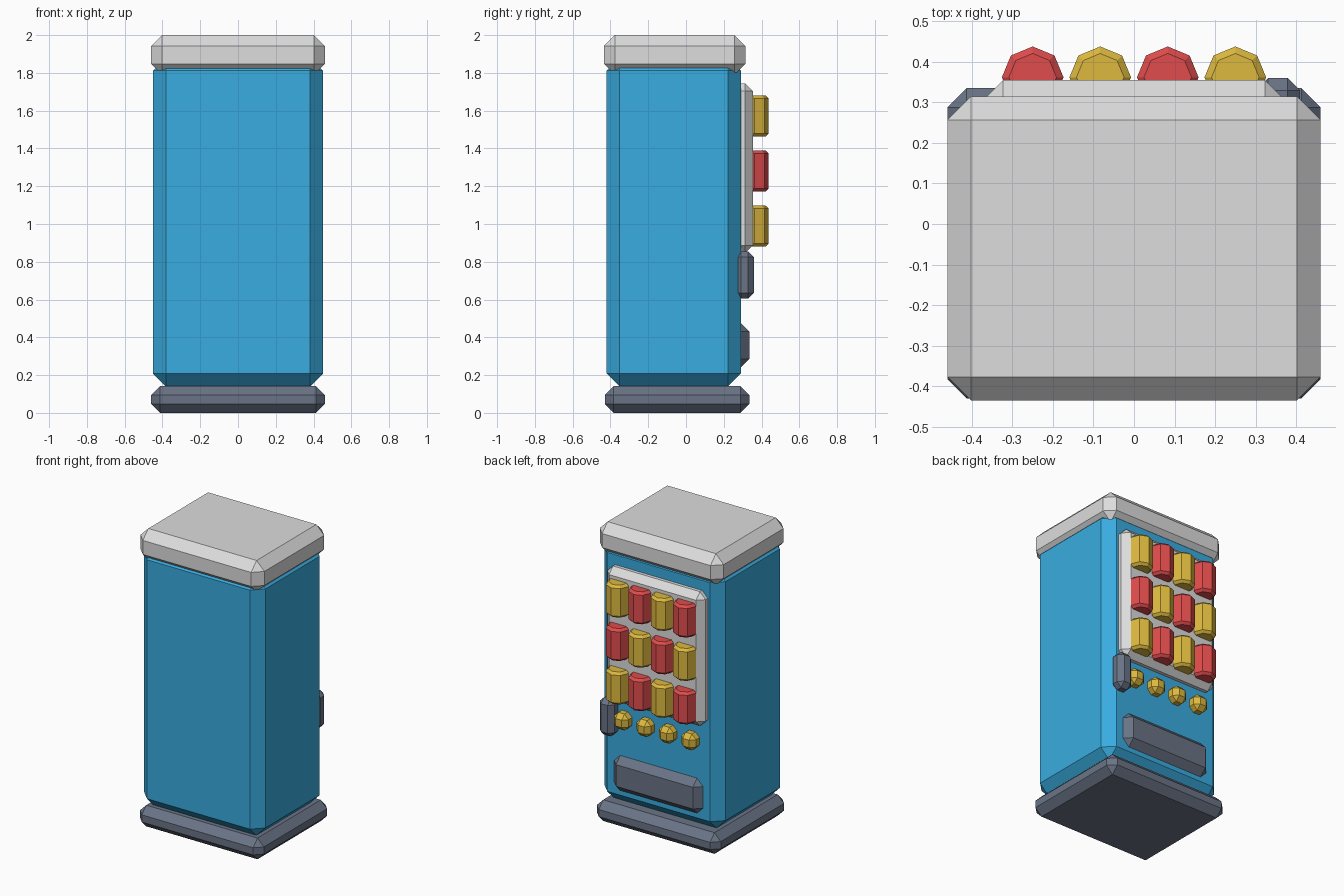
import bpy
import bmesh
from mathutils import Vector

cube = bpy.data.objects.get("Cube")
if cube:
    bpy.data.objects.remove(cube, do_unlink=True)


def make_material(name, hex_colour):
    srgb = [int(hex_colour[i:i + 2], 16) / 255 for i in (0, 2, 4)]
    rgba = [((c + 0.055) / 1.055) ** 2.4 for c in srgb] + [1.0]
    mat = bpy.data.materials.new(name)
    mat.use_nodes = True
    mat.diffuse_color = rgba
    mat.node_tree.nodes["Principled BSDF"].inputs["Base Color"].default_value = rgba
    return mat


BLUE = make_material("blue", "39ACE0")
GREY = make_material("light grey", "DDDDDD")
SLATE = make_material("slate", "6A7486")
RED = make_material("red", "E04C4C")
YELLOW = make_material("yellow", "DDB93F")


def finish(bm, name, mat, location=(0, 0, 0)):
    bmesh.ops.recalc_face_normals(bm, faces=bm.faces)
    mesh = bpy.data.meshes.new(name)
    bm.to_mesh(mesh)
    bm.free()
    mesh.materials.append(mat)
    obj = bpy.data.objects.new(name, mesh)
    obj.location = location
    bpy.context.collection.objects.link(obj)
    return obj


def chamfered_box(name, mat, xs, ys, zs, chamfer):
    """Box between the given limits with every edge cut flat."""
    bm = bmesh.new()
    bmesh.ops.create_cube(bm, size=1)
    size = Vector([b - a for a, b in (xs, ys, zs)])
    centre = Vector([(a + b) / 2 for a, b in (xs, ys, zs)])
    bmesh.ops.scale(bm, vec=size, verts=bm.verts)
    bmesh.ops.bevel(bm, geom=bm.edges[:], offset=chamfer, segments=1,
                    affect='EDGES', clamp_overlap=True)
    return finish(bm, name, mat, centre)


def can(name, mat, location):
    """Eight-sided can with chamfered rims."""
    bm = bmesh.new()
    bmesh.ops.create_cone(bm, cap_ends=True, segments=8, radius1=0.076,
                          radius2=0.076, depth=0.218)
    rims = [e for e in bm.edges if abs(e.verts[0].co.z - e.verts[1].co.z) < 0.001]
    bmesh.ops.bevel(bm, geom=rims, offset=0.016, segments=1, affect='EDGES')
    return finish(bm, name, mat, location)


# Cabinet
chamfered_box("base", SLATE, (-0.46, 0.46), (-0.43, 0.335), (0, 0.142), 0.047)
chamfered_box("cabinet", BLUE, (-0.45, 0.45), (-0.42, 0.29), (0.14, 1.88), 0.068)
chamfered_box("top_cap", GREY, (-0.46, 0.46), (-0.435, 0.315), (1.79, 2.0), 0.058)

# Display side
chamfered_box("display_panel", GREY, (-0.365, 0.365), (0.23, 0.355), (0.845, 1.745), 0.042)
chamfered_box("coin_box", SLATE, (0.3, 0.41), (0.26, 0.36), (0.605, 0.855), 0.031)
chamfered_box("dispenser_flap", SLATE, (-0.33, 0.33), (0.2, 0.335), (0.24, 0.475), 0.045)

# Cans in alternating colours, with a button under each column
for col in range(4):
    x = -0.25 + col / 6
    for row in range(3):
        mat = RED if (col + row) % 2 == 0 else YELLOW
        can(f"can_{row}_{col}", mat, (x, 0.362, 1.572 - 0.2915 * row))
    chamfered_box(f"button_{col}", YELLOW, (x - 0.053, x + 0.053), (0.26, 0.358),
                  (0.672, 0.782), 0.03)
